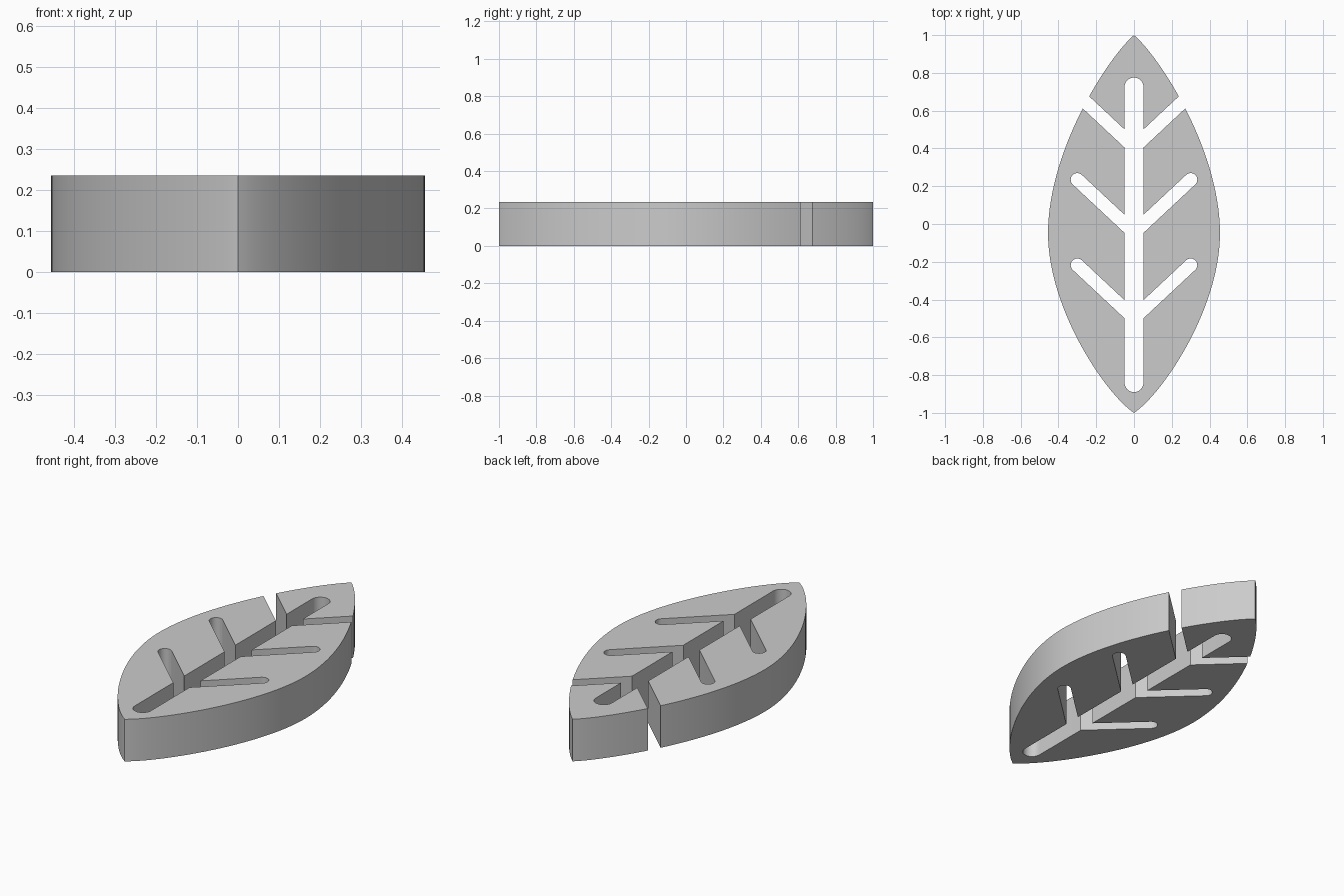
import bpy
import bmesh
import math
from mathutils import Vector
from mathutils.geometry import interpolate_bezier

cube = bpy.data.objects.get("Cube")
if cube:
    bpy.data.objects.remove(cube, do_unlink=True)

HEIGHT = 0.235

grey = bpy.data.materials.new("plain grey")
grey.use_nodes = True
colour = (0.6, 0.6, 0.6, 1)
grey.diffuse_color = colour
grey.node_tree.nodes["Principled BSDF"].inputs["Base Color"].default_value = colour


def prism(name, outline, bottom, top):
    """Extrude a counter-clockwise flat outline into a solid."""
    bm = bmesh.new()
    face = bm.faces.new([bm.verts.new((p[0], p[1], bottom)) for p in outline])
    lifted = bmesh.ops.extrude_face_region(bm, geom=[face])["geom"]
    verts = [g for g in lifted if isinstance(g, bmesh.types.BMVert)]
    bmesh.ops.translate(bm, verts=verts, vec=(0, 0, top - bottom))
    bmesh.ops.recalc_face_normals(bm, faces=bm.faces)
    mesh = bpy.data.meshes.new(name)
    bm.to_mesh(mesh)
    bm.free()
    mesh.materials.append(grey)
    obj = bpy.data.objects.new(name, mesh)
    bpy.context.collection.objects.link(obj)
    return obj


def slot(start, end, radius, steps=16):
    """Round-ended slot outline between two points."""
    start, end = Vector(start), Vector(end)
    heading = math.atan2(end.y - start.y, end.x - start.x)
    points = []
    for centre, first in ((end, heading - math.pi / 2), (start, heading + math.pi / 2)):
        for i in range(steps + 1):
            a = first + math.pi * i / steps
            points.append(centre + radius * Vector((math.cos(a), math.sin(a))))
    return points


# Leaf blade: pointed at both ends, widest just below the middle
widest = Vector((0.455, -0.05, 0))
lower = interpolate_bezier(Vector((0, -1, 0)), Vector((0.15, -0.9, 0)),
                           Vector((0.455, -0.45, 0)), widest, 32)
upper = interpolate_bezier(widest, Vector((0.455, 0.4, 0)),
                           Vector((0.13, 0.89, 0)), Vector((0, 1, 0)), 32)
right_edge = lower + upper[1:]
left_edge = [Vector((-p.x, p.y, 0)) for p in reversed(right_edge[1:-1])]
leaf = prism("leaf_blade", right_edge + left_edge, 0, HEIGHT)

# Midrib slot and three pairs of side veins; the top pair runs out of the edge
slots = [("midrib_cutter", slot((0, -0.84), (0, 0.725), 0.05))]
for root, reach in ((-0.498, 0.3), (-0.046, 0.3), (0.406, 0.5)):
    for side in (-1, 1):
        slots.append(("vein_cutter", slot((0, root), (side * reach, root + 0.935 * reach), 0.035)))

bpy.context.view_layer.objects.active = leaf
leaf.select_set(True)
for name, outline in slots:
    cutter = prism(name, outline, -0.1, HEIGHT + 0.1)
    cutter.hide_render = True
    cut = leaf.modifiers.new(name, "BOOLEAN")
    cut.operation = "DIFFERENCE"
    cut.solver = "EXACT"
    cut.object = cutter
    bpy.ops.object.modifier_apply(modifier=cut.name)
    bpy.data.objects.remove(cutter, do_unlink=True)

bpy.ops.object.shade_smooth_by_angle(angle=math.radians(30))
